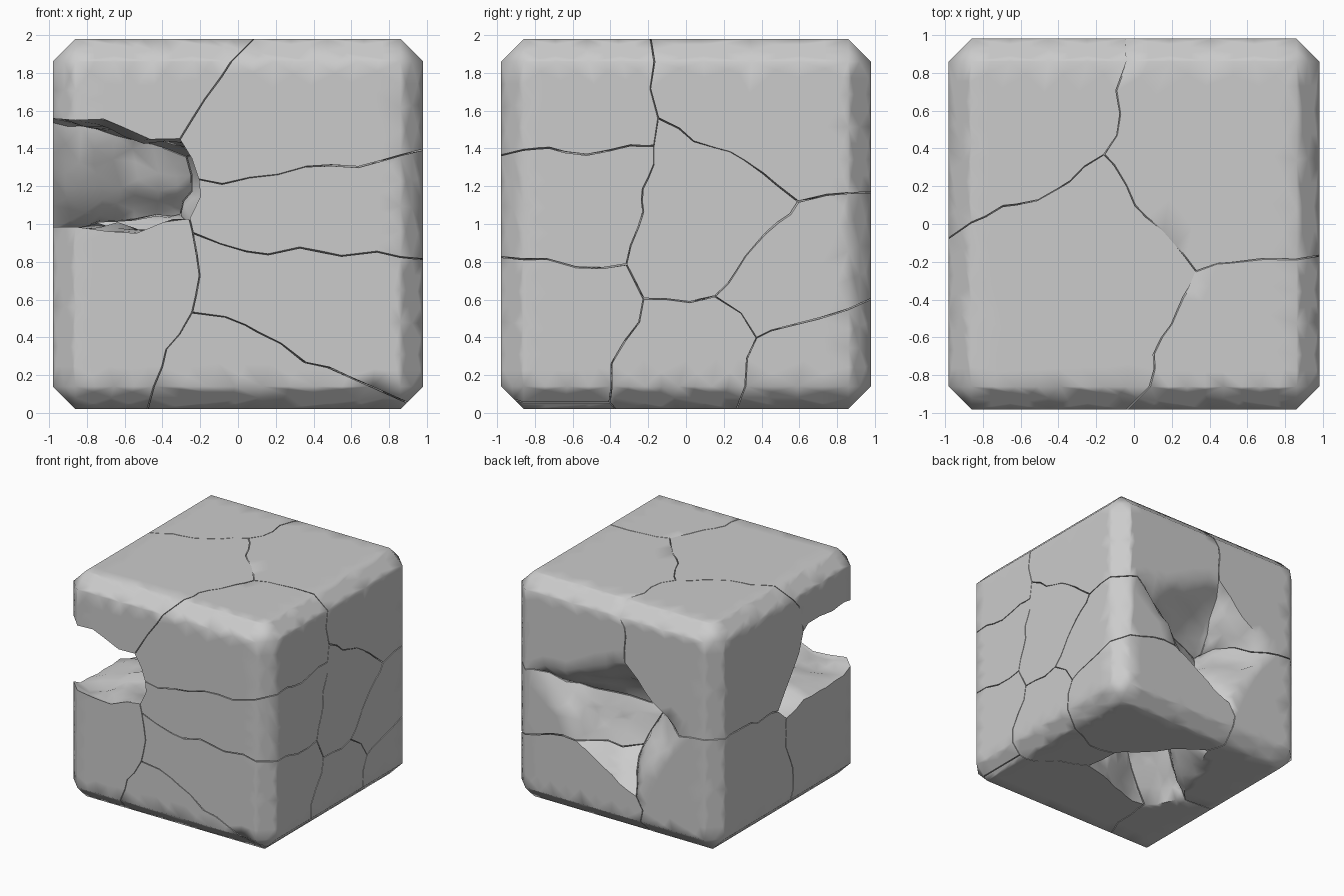
import bpy, bmesh, math
from mathutils import Vector, noise

if "Cube" in bpy.data.objects:
    bpy.data.objects.remove(bpy.data.objects["Cube"])

H = 0.98          # half size of the block
C = 0.12          # chamfer of the outer edges
GAP = 0.003       # half width of the cracks

# Chunk centres (x, y, z, weight); the weight grows or shrinks a chunk
chunks = {
    "top_front_left": (-.40, -.30, 1.85, 0),
    "top_front_right": (.40, -.60, 1.35, 0),
    "top_back_right": (.35, .30, 1.45, 0),
    "top_back_left": (-.72, .45, 1.65, 0),
    "middle_front_right": (.44, -.58, 1.10, .05),
    "lower_front_right": (.40, -.60, .50, .10),
    "front_foot": (.20, -.60, .05, .14),
    "lower_front_left": (-.55, -.40, .46, .02),
    "lower_back_left": (-.65, .42, .42, 0),
    "middle_right": (.52, .02, .95, 0),
    "middle_back_right": (.45, .42, .60, 0),
    "lower_back_right": (.40, .54, .22, .07),
    "lower_right": (.52, .02, .30, 0),
}
# Chunks that have fallen out
missing = {
    "left_hole": (-.50, -.35, 1.20, -.12),
    "back_hole": (.12, 1.05, .85, -.20),
    "bottom_hole": (.03, .08, .0, 0),
}
cells = [(Vector(c[:3]), c[3]) for c in {**chunks, **missing}.values()]


def warp(p):
    """Bend the cracks while keeping the outside faces and chamfers flat."""
    q = [abs(a) for a in p - Vector((0, 0, 1))]
    n = noise.noise_vector(p * 1.7 + Vector((3, 7, 1))) * .10
    n += noise.noise_vector(p * 5 + Vector((9, 2, 5))) * .06
    a, b = sorted(q)[1:]
    edge = min(1, max(0, (2 * H - C - a - b) / .15))
    return Vector([v + edge * d * max(0, 1 - (t / H) ** 4)
                   for v, d, t in zip(p, n, q)])


def make_chunk(name, seed, weight):
    # Chamfered block
    bm = bmesh.new()
    bmesh.ops.create_cube(bm, size=2 * H)
    bmesh.ops.bevel(bm, geom=bm.edges[:], offset=C, segments=1,
                    affect='EDGES', profile=.5)
    bmesh.ops.translate(bm, verts=bm.verts, vec=(0, 0, 1))
    # Cut away everything nearer to the neighbouring chunks
    for other, w in cells:
        d = other - seed
        if d.length < 1e-5:
            continue
        n = d.normalized()
        co = (seed + other) / 2 + n * ((weight - w) / (2 * d.length) - GAP)
        cut = bmesh.ops.bisect_plane(
            bm, geom=bm.verts[:] + bm.edges[:] + bm.faces[:], dist=1e-5,
            plane_co=co, plane_no=n, clear_outer=True)
        edges = [e for e in cut['geom_cut']
                 if isinstance(e, bmesh.types.BMEdge) and e.is_boundary]
        if len(edges) > 2:
            bmesh.ops.edgeloop_fill(bm, edges=edges)
    # Refine and roughen the fracture faces
    bmesh.ops.remove_doubles(bm, verts=bm.verts, dist=.002)
    bmesh.ops.triangulate(bm, faces=bm.faces[:])
    for _ in range(4):
        long_edges = [e for e in bm.edges if e.calc_length() > .16]
        bmesh.ops.subdivide_edges(bm, edges=long_edges, cuts=1)
        bmesh.ops.triangulate(bm, faces=bm.faces[:])
    for v in bm.verts:
        v.co = warp(v.co)
    bmesh.ops.recalc_face_normals(bm, faces=bm.faces)
    me = bpy.data.meshes.new(name)
    bm.to_mesh(me)
    bm.free()
    ob = bpy.data.objects.new(name, me)
    bpy.context.collection.objects.link(ob)
    bpy.ops.object.select_all(action='DESELECT')
    ob.select_set(True)
    bpy.context.view_layer.objects.active = ob
    bpy.ops.object.shade_smooth_by_angle(angle=math.radians(50))
    # Even shading across the chamfers
    mod = ob.modifiers.new("weighted_normals", 'WEIGHTED_NORMAL')
    mod.keep_sharp = True


for name, c in chunks.items():
    make_chunk(name, Vector(c[:3]), c[3])
